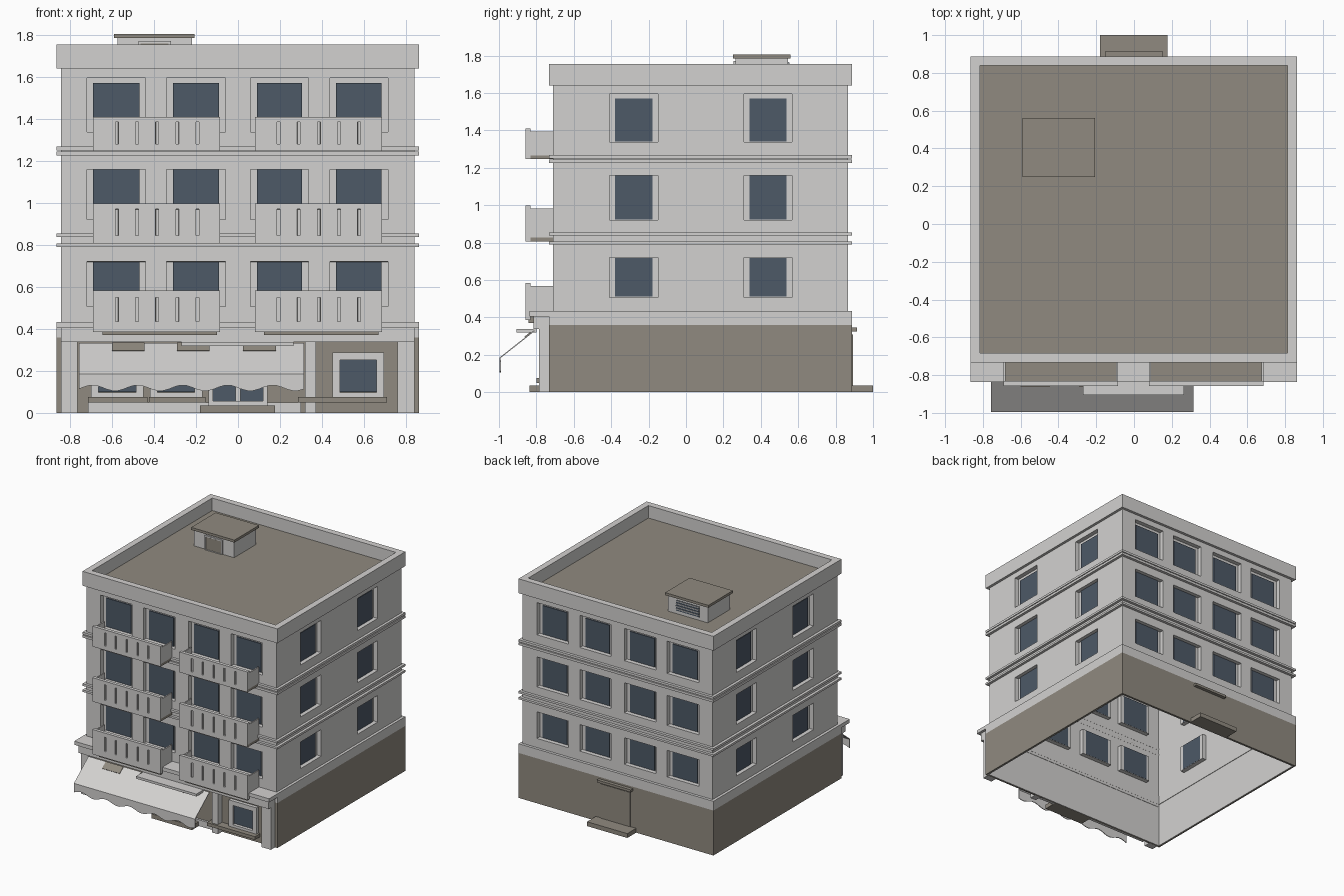
import bpy, bmesh, math
from mathutils import Vector

cube = bpy.data.objects.get("Cube")
if cube:
    bpy.data.objects.remove(cube, do_unlink=True)


def material(name, r, g, b):
    m = bpy.data.materials.new(name)
    m.use_nodes = True
    m.diffuse_color = (r, g, b, 1)
    m.node_tree.nodes["Principled BSDF"].inputs["Base Color"].default_value = (r, g, b, 1)
    return m


LIGHT = material("pale plaster", 0.65, 0.64, 0.63)
BROWN = material("taupe stone", 0.28, 0.255, 0.215)
GLASS = material("blue grey glass", 0.075, 0.10, 0.135)


def finish(name, bm, mat):
    mesh = bpy.data.meshes.new(name)
    bm.to_mesh(mesh)
    bm.free()
    mesh.materials.append(mat)
    ob = bpy.data.objects.new(name, mesh)
    bpy.context.collection.objects.link(ob)
    return ob


def box(name, x, y, z, mat):
    bm = bmesh.new()
    bmesh.ops.create_cube(bm, size=1)
    for v in bm.verts:
        v.co = Vector([(a + b) / 2 + c * (b - a) for (a, b), c in zip((x, y, z), v.co)])
    return finish(name, bm, mat)


def frame(name, x, y, z, wall, mat, axis=2):
    """Rectangular ring, open along the given axis."""
    parts = [list(x), list(y), list(z)]
    a, b = [i for i in range(3) if i != axis]
    (a0, a1), (b0, b1) = parts[a], parts[b]
    bm = bmesh.new()
    rings = []
    for level in parts[axis]:
        for w in (0, wall):
            ring = []
            for p, q in ((a0 + w, b0 + w), (a1 - w, b0 + w), (a1 - w, b1 - w), (a0 + w, b1 - w)):
                co = [0, 0, 0]
                co[a], co[b], co[axis] = p, q, level
                ring.append(bm.verts.new(co))
            rings.append(ring)
    for r, s in ((0, 1), (1, 3), (3, 2), (2, 0)):
        for i in range(4):
            j = (i + 1) % 4
            bm.faces.new((rings[r][i], rings[r][j], rings[s][j], rings[s][i]))
    bmesh.ops.recalc_face_normals(bm, faces=bm.faces)
    return finish(name, bm, mat)


def panel(name, origin, u, us, zs, depth, mat, rim=0):
    """Sheet wall cut into a grid; every odd cell is pushed in."""
    u, up = Vector(u), Vector((0, 0, 1))
    n = u.cross(up)
    bm = bmesh.new()
    grid = [[bm.verts.new(Vector(origin) + u * a + up * z) for a in us] for z in zs]
    holes = []
    for j in range(len(zs) - 1):
        for i in range(len(us) - 1):
            f = bm.faces.new((grid[j][i], grid[j][i + 1], grid[j + 1][i + 1], grid[j + 1][i]))
            if i % 2 and j % 2:
                holes.append(f)
    bm.normal_update()
    edges = [e for e in bm.edges if e.is_boundary]
    bmesh.ops.inset_individual(bm, faces=holes, thickness=0.0005, depth=-depth)
    if rim:
        out = bmesh.ops.extrude_edge_only(bm, edges=edges)["geom"]
        verts = [g for g in out if isinstance(g, bmesh.types.BMVert)]
        bmesh.ops.translate(bm, verts=verts, vec=-n * rim)
    return finish(name, bm, mat)


def spans(pairs):
    return [c for p in pairs for c in p]


# Main walls with recessed windows
X0, X1, Y0, Y1 = -0.843, 0.841, -0.712, 0.866
ROWS = [(0.507, 0.72), (0.92, 1.16), (1.337, 1.595)]
BAYS = [(-0.72, -0.44), (-0.34, -0.06), (0.06, 0.335), (0.437, 0.714)]
SIDES = [(-0.41, -0.15), (0.31, 0.567)]
zs = [0.36] + spans(ROWS) + [1.66]
flip = lambda prs: [(-b, -a) for a, b in reversed(prs)]
DEPTH = 0.035
panel("front_wall", (0, Y0, 0), (1, 0, 0), [X0] + spans(BAYS) + [X1], zs, DEPTH, LIGHT)
panel("back_wall", (0, Y1, 0), (-1, 0, 0), [-X1] + spans(flip(BAYS)) + [-X0], zs, DEPTH, LIGHT)
panel("left_wall", (X1, 0, 0), (0, 1, 0), [Y0] + spans(SIDES) + [Y1], zs, DEPTH, LIGHT)
panel("right_wall", (X0, 0, 0), (0, -1, 0), [-Y1] + spans(flip(SIDES)) + [-Y0], zs, DEPTH, LIGHT)

# Window glass
for z0, z1 in ROWS:
    zr = (z0 + 0.004, min(z1 - 0.002, 1.57))
    for a, b in BAYS:
        for side, y in (("front", Y0 + DEPTH - 0.008), ("back", Y1 - DEPTH - 0.001)):
            box(side + "_window_glass", (a + 0.03, b - 0.03), (y, y + 0.009), zr, GLASS)
    for a, b in SIDES:
        for side, x in (("left", X1 - DEPTH - 0.001), ("right", X0 + DEPTH - 0.008)):
            box(side + "_window_glass", (x, x + 0.009), (a + 0.03, b - 0.03), zr, GLASS)

# Floor bands, parapet and roof
OX, OY = (-0.865, 0.862), (-0.733, 0.888)
for z0, z1 in ((0.36, 0.434), (0.79, 0.806), (0.838, 0.855), (1.225, 1.244), (1.25, 1.268)):
    frame("floor_band", OX, OY, (z0, z1), 0.022, LIGHT)
frame("parapet", OX, OY, (1.64, 1.755), 0.05, LIGHT)
box("roof_deck", (-0.83, 0.83), (-0.70, 0.86), (1.645, 1.655), BROWN)

# Roof hatch with door and vent
box("roof_hatch", (-0.575, -0.22), (0.265, 0.545), (1.65, 1.785), LIGHT)
box("hatch_cap", (-0.59, -0.207), (0.25, 0.56), (1.785, 1.805), BROWN)
box("hatch_door", (-0.465, -0.33), (0.258, 0.266), (1.655, 1.758), BROWN)
frame("hatch_door_frame", (-0.475, -0.32), (0.255, 0.266), (1.65, 1.77), 0.01, LIGHT, 1)
box("hatch_vent", (-0.5, -0.295), (0.544, 0.548), (1.68, 1.765), GLASS)
for i in range(4):
    z = 1.692 + i * 0.021
    box("vent_slat", (-0.5, -0.295), (0.545, 0.553), (z, z + 0.007), LIGHT)

# Balconies with grooved fronts
for x0, x1 in ((-0.69, -0.085), (0.08, 0.685)):
    for z0, z1, g0, g1 in ((0.385, 0.583, 0.435, 0.55), (0.807, 0.998, 0.845, 0.97),
                           (1.247, 1.41, 1.28, 1.385)):
        grooves = [(x0 + 0.106 + i * 0.096, x0 + 0.12 + i * 0.096) for i in range(5)]
        panel("balcony_front", (0, -0.858, 0), (1, 0, 0), [x0] + spans(grooves) + [x1],
              (z0, g0, g1, z1), 0.012, LIGHT, 0.026)
        box("balcony_lining", (x0 + 0.001, x1 - 0.001), (-0.84, -0.831), (z0, z1 - 0.001), LIGHT)
        low = 0.015 if z0 < 0.5 else 0
        box("balcony_floor", (x0 + 3 * low, x1 - low), (-0.856 + low, Y0), (z0 - low, z0 + 0.02), BROWN)
        for x in (x0, x1 - 0.01):
            box("balcony_side", (x, x + 0.01), (-0.835, Y0), (z0 + 0.02, z1 - 0.015), LIGHT)

# Ground floor: stone shell over a plaster lining, open below
frame("ground_wall", OX, OY, (0, 0.36), 0.012, BROWN)
frame("ground_lining", (-0.852, 0.849), (-0.72, 0.875), (0, 0.36), 0.005, LIGHT)
box("front_cornice", OX, (-0.837, Y0), (0.405, 0.434), LIGHT)
box("front_beam", (X0, X1), (-0.815, Y0), (0.338, 0.405), LIGHT)
for x0, x1 in ((-0.843, -0.765), (0.32, 0.372), (0.76, 0.841)):
    box("front_pillar", (x0, x1), (-0.785, -0.73), (0, 0.34), LIGHT)
box("shop_base", (-0.715, 0.30), (-0.75, -0.73), (0, 0.05), LIGHT)

# Shop windows, sills and entrance
for x0, x1 in ((-0.70, -0.45), (-0.42, -0.17), (0.45, 0.695)):
    frame("shop_window_frame", (x0, x1), (-0.76, -0.73), (0.06, 0.287), 0.036, LIGHT, 1)
    box("shop_window_glass", (x0 + 0.03, x1 - 0.03), (-0.742, -0.734), (0.1, 0.26), GLASS)
for x0, x1 in ((-0.715, -0.43), (-0.425, -0.155), (0.285, 0.71)):
    box("shop_sill", (x0, x1), (-0.80, -0.73), (0.05, 0.076), BROWN)
frame("entrance_frame", (-0.14, 0.14), (-0.765, -0.73), (0.035, 0.31), 0.022, LIGHT, 1)
box("entrance_glass", (-0.12, 0.12), (-0.742, -0.734), (0.05, 0.29), GLASS)
box("entrance_post", (-0.012, 0.012), (-0.755, -0.73), (0.05, 0.29), LIGHT)
box("front_step", (-0.18, 0.177), (-0.837, -0.73), (0, 0.035), BROWN)
box("entrance_canopy", (-0.27, 0.265), (-0.905, -0.80), (0.319, 0.338), LIGHT)

# Back door
box("back_step", (-0.18, 0.177), (0.885, 1.0), (0, 0.035), BROWN)
box("back_door", (-0.13, 0.13), (0.885, 0.893), (0.035, 0.31), BROWN)
box("back_lintel", (-0.15, 0.15), (0.885, 0.915), (0.325, 0.345), BROWN)

# Awning with scalloped valance
bm = bmesh.new()
rows = []
N = 40
for i in range(N + 1):
    t = i / N
    x = -0.757 + 1.072 * t
    hem = 0.118 - 0.014 * math.cos(math.tau * (5 * t - 0.8))
    rows.append([bm.verts.new(p) for p in ((x, -0.812, 0.332), (x, -0.996, 0.186), (x, -0.996, hem))])
for a, b in zip(rows, rows[1:]):
    for k in range(2):
        bm.faces.new((a[k], a[k + 1], b[k + 1], b[k]))
awning = finish("awning", bm, LIGHT)
solid = awning.modifiers.new("thickness", "SOLIDIFY")
solid.thickness = 0.006

# Stone patches along the awning head
for x in (-0.60, -0.29, 0.025):
    patch = box("awning_patch", (x, x + 0.155), (-0.03, 0.03), (-0.003, 0.003), BROWN)
    patch.location = (0, -0.838, 0.3135)
    patch.rotation_euler = (math.atan2(0.146, 0.184), 0, 0)
